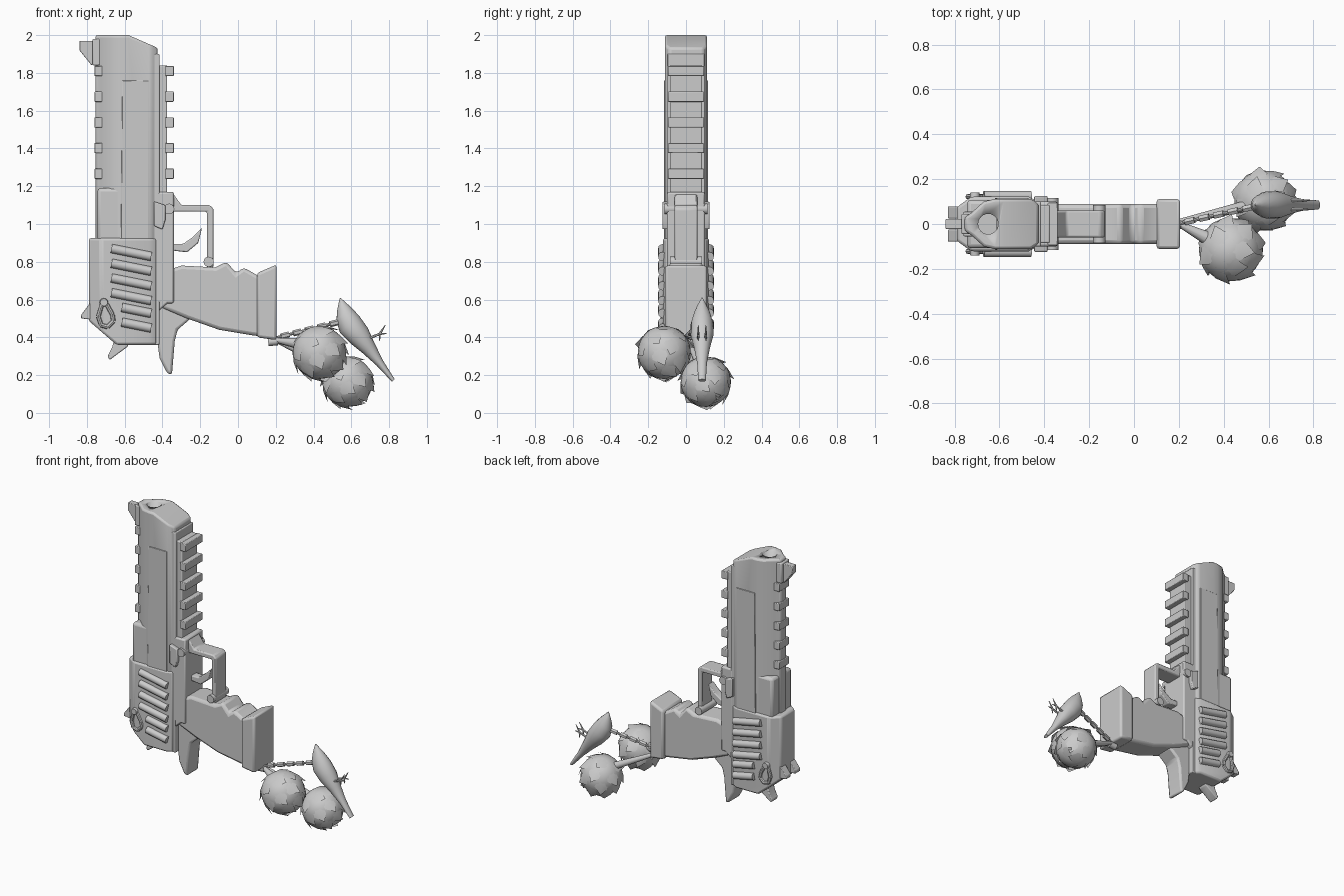
import bpy, bmesh, math, random
from mathutils import Vector, Matrix

random.seed(4)
old = bpy.data.objects.get("Cube")
if old:
    bpy.data.objects.remove(old, do_unlink=True)

steel = bpy.data.materials.new("plain grey")
steel.use_nodes = True
GREY = (0.6, 0.6, 0.6, 1)
steel.diffuse_color = GREY
for node in steel.node_tree.nodes:
    if node.type == "BSDF_PRINCIPLED":
        node.inputs["Base Color"].default_value = GREY


def finish(name, bm, bevel=0.0, angle=35):
    """Turn a bmesh into a shaded, optionally bevelled object."""
    bmesh.ops.recalc_face_normals(bm, faces=bm.faces)
    mesh = bpy.data.meshes.new(name)
    bm.to_mesh(mesh)
    bm.free()
    mesh.materials.append(steel)
    ob = bpy.data.objects.new(name, mesh)
    bpy.context.collection.objects.link(ob)
    bpy.ops.object.select_all(action="DESELECT")
    ob.select_set(True)
    bpy.context.view_layer.objects.active = ob
    bpy.ops.object.shade_smooth_by_angle(angle=math.radians(angle))
    if bevel:
        mod = ob.modifiers.new("edge", "BEVEL")
        mod.width, mod.segments = bevel, 2
        mod.limit_method = "ANGLE"
    return ob


def extruded(points, offset):
    bm = bmesh.new()
    face = bm.faces.new([bm.verts.new(p) for p in points])
    out = bmesh.ops.extrude_face_region(bm, geom=[face])
    moved = [v for v in out["geom"] if isinstance(v, bmesh.types.BMVert)]
    bmesh.ops.translate(bm, verts=moved, vec=offset)
    return bm


def plate(name, profile, y0, y1, bevel=0.0):
    """Side profile in x, z pushed across y."""
    bm = extruded([(x, y0, z) for x, z in profile], (0, y1 - y0, 0))
    return finish(name, bm, bevel)


def box(name, x0, x1, half, z0, z1, bevel=0.0):
    return plate(name, [(x0, z0), (x1, z0), (x1, z1), (x0, z1)], -half, half, bevel)


def column(name, half, z0, z1, a, b, bevel):
    """Mirrored x, y section raised in z, trimmed outside the line a-b."""
    ring = half + [(x, -y) for x, y in reversed(half)]
    bm = extruded([(x, y, z0) for x, y in ring], (0, 0, z1 - z0))
    normal = Vector((b[1] - a[1], 0, a[0] - b[0]))
    cut = bmesh.ops.bisect_plane(bm, geom=bm.verts[:] + bm.edges[:] + bm.faces[:],
                                 plane_co=(a[0], 0, a[1]), plane_no=normal, clear_outer=True)
    edges = [e for e in cut["geom_cut"] if isinstance(e, bmesh.types.BMEdge)]
    bmesh.ops.edgeloop_fill(bm, edges=edges)
    return finish(name, bm, bevel)


def rod(name, a, b, r0, r1, sides=12):
    a, b = Vector(a), Vector(b)
    axis = b - a
    spin = axis.to_track_quat("Z", "Y").to_matrix().to_4x4()
    bm = bmesh.new()
    bmesh.ops.create_cone(bm, cap_ends=True, segments=sides, radius1=r0, radius2=r1,
                          depth=axis.length, matrix=Matrix.Translation((a + b) / 2) @ spin)
    return finish(name, bm)


# Barrel with sloping muzzle and bore
barrel = column("barrel", [(-.755, .03), (-.725, .05), (-.67, .1), (-.62, .112), (-.46, .112), (-.425, .09)],
                .9, 2.0, (-.42, 1.93), (-.58, 2.0), .012)
bore = rod("bore_cutter", (-.65, 0, 1.6), (-.65, 0, 2.1), .045, .045, 24)
bore.hide_render = True
bore.hide_set(True)
cut = barrel.modifiers.new("bore", "BOOLEAN")
cut.operation, cut.object, cut.solver = "DIFFERENCE", bore, "EXACT"

# Slide
column("rear_slide", [(-.79, .075), (-.725, .122), (-.47, .122), (-.43, .1)],
       .36, .925, (-.77, .47), (-.66, .375), .012)
plate("slide_panel", [(-.62, .9), (-.47, .9), (-.47, 1.76), (-.612, 1.76)], -.117, .117, .003)
plate("slide_shoulder", [(-.745, .9), (-.605, .9), (-.605, 1.22), (-.64, 1.19), (-.745, 1.19)],
      -.108, .108, .025)

# Frame, rails and dust cover
box("slide_rail", -.46, -.415, .1, .36, 1.9, .006)
box("frame_rail", -.42, -.375, .085, .6, 1.84, .006)
box("frame_block", -.43, -.34, .1, .58, 1.17, .01)
plate("frame_flank", [(-.42, .54), (-.35, .6), (-.35, .77), (-.42, .77)], -.1, .1, .01)
for i in range(6):
    z = 1.81 - i * .136
    box("front_rail_tooth", -.385, -.34, .095, z - .027, z + .027, .004)
    if i < 5:
        box("top_rail_tooth", -.76, -.715, .055, z - .027, z + .027, .004)

# Sights
plate("front_sight", [(-.84, 1.97), (-.74, 1.97), (-.74, 1.86), (-.775, 1.84), (-.84, 1.92)], -.022, .022, .004)
box("front_sight_base", -.77, -.71, .045, 1.84, 1.98, .006)
for side in (-1, 1):
    plate("rear_sight_post", [(-.83, .52), (-.77, .6), (-.74, .6), (-.74, .49), (-.83, .5)],
          side * .025, side * .078, .004)
box("rear_sight_base", -.785, -.74, .075, .49, .6, .004)

# Grip, magazine base and tang
plate("grip", [(-.38, .6), (-.36, .76), (-.3, .78), (-.12, .77), (-.06, .8), (-.01, .74), (.03, .77),
               (.1, .73), (.13, .73), (.13, .405), (.08, .41), (-.1, .44), (-.27, .5), (-.41, .56)],
      -.09, .09, .018)
plate("magazine_base", [(.1, .74), (.205, .785), (.205, .385), (.1, .4)], -.112, .112, .015)
plate("tang", [(-.43, .62), (-.35, .58), (-.25, .5), (-.32, .44), (-.335, .38), (-.35, .2),
               (-.375, .21), (-.415, .29), (-.43, .4)], -.065, .065, .015)
plate("hammer", [(-.65, .42), (-.665, .35), (-.69, .3), (-.68, .28), (-.585, .35), (-.56, .42)],
      -.035, .035, .006)

# Trigger and guard
plate("trigger_guard", [(-.35, 1.17), (-.3, 1.1), (-.15, 1.1), (-.13, 1.08), (-.13, .77), (-.165, .77),
                        (-.165, 1.065), (-.35, 1.065)], -.06, .06, .008)
plate("trigger", [(-.35, .86), (-.27, .85), (-.21, .9), (-.19, .98), (-.24, .93), (-.29, .895), (-.35, .895)],
      -.03, .03, .006)
rod("guard_pin", (-.155, -.085, .8), (-.155, .085, .8), .027, .027, 16)
rod("frame_pin", (-.365, -.115, 1.08), (-.365, .115, 1.08), .028, .028, 16)
plate("slide_stop", [(-.445, .99), (-.4, .97), (-.385, 1.02), (-.385, 1.1), (-.445, 1.12)],
      -.125, .125, .006)

# Side serrations and safety levers
for side in (-1, 1):
    for i in range(6):
        z = .87 - i * .078
        x = -.67 if i < 4 else -.615
        slope = (x + .46) * .2
        rod("serration", (x, side * .124, z), (-.46, side * .124, z + slope), .024, .024)
    path = [(-.715, .595), (-.74, .51), (-.725, .465), (-.69, .455), (-.66, .485), (-.665, .52), (-.695, .575)]
    for a, b in zip(path, path[1:]):
        rod("safety_loop", (a[0], side * .122, a[1]), (b[0], side * .122, b[1]), .012, .012, 8)
    rod("safety_knob", (-.71, side * .1, .585), (-.71, side * .14, .585), .025, .02)

# Hanging charm: cord links, stems and feathered balls
start, end = Vector((.19, 0, .395)), Vector((.57, .085, .49))
rod("charm_cord", start, end, .008, .008, 8)
for i in range(5):
    a = start.lerp(end, .1 + i * .17)
    rod("cord_link", a, a + (end - start) * .11, .016, .016, 6)
rod("cord_anchor", (.16, 0, .375), (.21, 0, .38), .022, .022)


def feathered_ball(name, centre, radius):
    centre = Vector(centre)
    bm = bmesh.new()
    bmesh.ops.create_icosphere(bm, subdivisions=4, radius=radius, matrix=Matrix.Translation(centre))
    finish(name, bm)
    bm = bmesh.new()
    count = 26
    for i in range(count):
        h = 1 - 2 * (i + .5) / count
        turn = i * 2.4
        d = Vector((math.cos(turn) * math.sqrt(1 - h * h), math.sin(turn) * math.sqrt(1 - h * h), h))
        t = (Vector((.6, .1, -.8)) + Vector([random.uniform(-.4, .4) for _ in range(3)])).cross(d).cross(d) * -1
        t.normalize()
        s = d.cross(t)
        outline = [(-.3, -.25, 1), (-.3, .25, 1), (.15, .32, 1.03), (.5, .08, 1.15), (.15, -.32, 1.03)]
        ring = [bm.verts.new(centre + (d + t * u + s * v).normalized() * radius * k) for u, v, k in outline]
        hub = bm.verts.new(centre + d * radius * 1.04)
        for j in range(len(ring)):
            bm.faces.new((ring[j], ring[(j + 1) % len(ring)], hub))
    finish(name + "_feathers", bm)


feathered_ball("near_ball", (.43, -.115, .32), .14)
feathered_ball("far_ball", (.58, .105, .165), .133)
rod("near_stem", (.2, 0, .385), (.36, -.08, .36), .012, .035)
rod("far_stem", (.2, .01, .385), (.5, .08, .24), .012, .025)

# Bird perched at the end of the cord: x, z, depth and width of each ring
body = [(.54, .608, .003, .003), (.548, .565, .03, .025), (.56, .525, .052, .043), (.59, .47, .068, .06),
        (.64, .41, .062, .06), (.69, .345, .042, .042), (.75, .265, .022, .026), (.822, .172, .01, .02)]
bm = bmesh.new()
rings = []
normal = Vector((.75, 0, .65))
for x, z, deep, wide in body:
    rings.append([bm.verts.new(Vector((x, .085 + wide * math.sin(k * math.pi / 8), z))
                               + normal * deep * math.cos(k * math.pi / 8)) for k in range(16)])
for a, b in zip(rings, rings[1:]):
    for k in range(16):
        m = (k + 1) % 16
        bm.faces.new((a[k], a[m], b[m], b[k]))
bm.faces.new(rings[0])
bm.faces.new(rings[-1])
finish("bird", bm, angle=60)
for y in (.065, .105):
    rod("bird_leg", (.68, y, .39), (.755, y, .42), .008, .006, 6)
    for tip in ((.78, .465), (.75, .38), (.785, .42)):
        rod("bird_toe", (.75, y, .418), (tip[0], y, tip[1]), .007, .002, 6)
